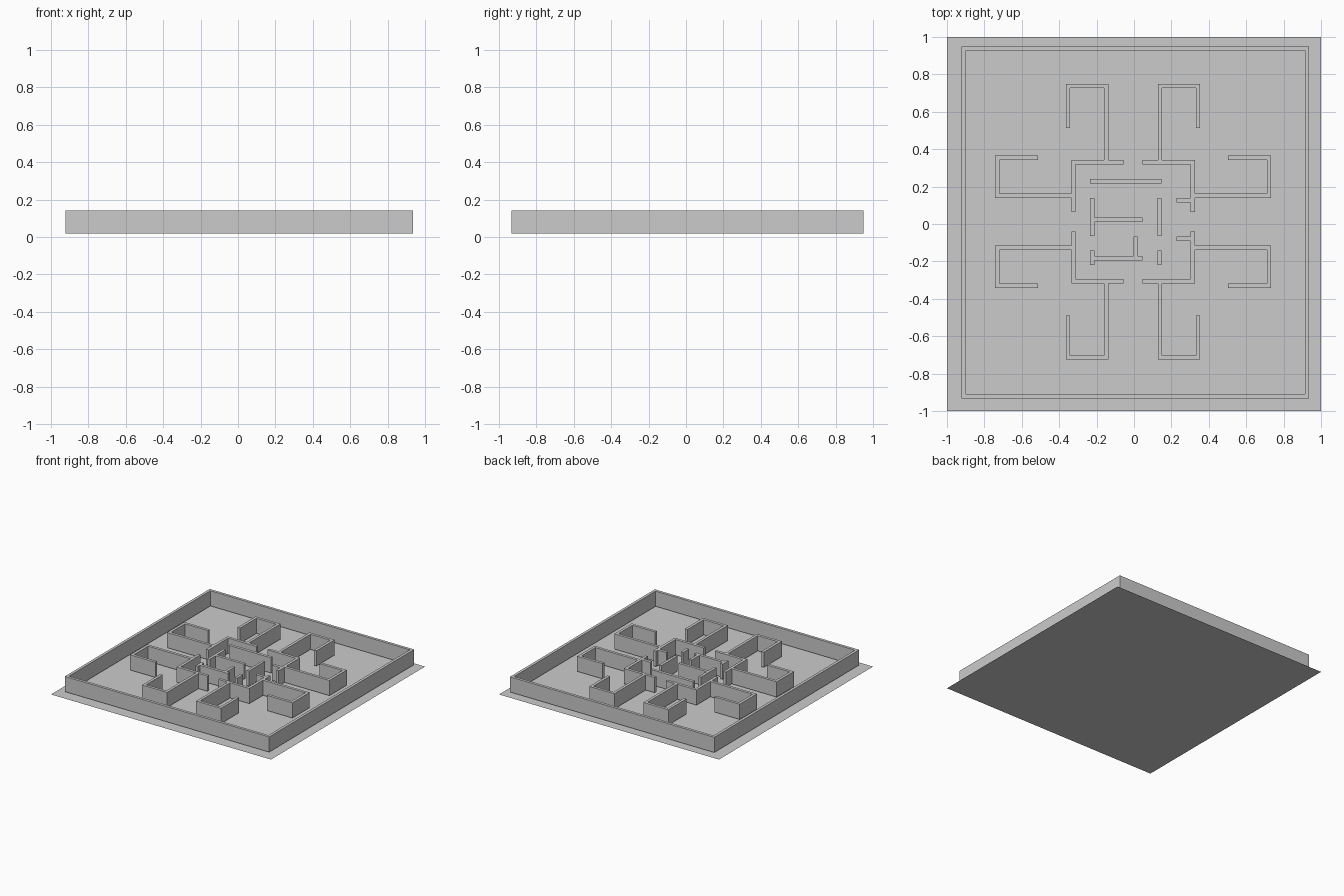
import bpy, bmesh

if "Cube" in bpy.data.objects:
    bpy.data.objects.remove(bpy.data.objects["Cube"])

Z0, Z1 = 0.018, 0.143   # wall bottom and top
T = 0.023               # wall thickness
CX, CY = -0.005, 0.012  # symmetry centre of the maze


def finish(bm, name, loc=(0, 0, 0)):
    bmesh.ops.recalc_face_normals(bm, faces=bm.faces)
    me = bpy.data.meshes.new(name)
    bm.to_mesh(me)
    bm.free()
    ob = bpy.data.objects.new(name, me)
    ob.location = loc
    bpy.context.collection.objects.link(ob)
    return ob


def prism(bm, pts):
    """Closed vertical prism from a plan outline."""
    low = [bm.verts.new((x, y, Z0)) for x, y in pts]
    top = [bm.verts.new((x, y, Z1)) for x, y in pts]
    bm.faces.new(low[::-1])
    bm.faces.new(top)
    n = len(pts)
    for i in range(n):
        j = (i + 1) % n
        bm.faces.new((low[i], low[j], top[j], top[i]))


def wall(name, x0, y0, x1, y1):
    bm = bmesh.new()
    prism(bm, [(x0, y0), (x1, y0), (x1, y1), (x0, y1)])
    return finish(bm, name)


# Floor: a single thin sheet
bpy.ops.mesh.primitive_plane_add(size=2)
bpy.context.object.name = "floor"

# Outer wall: square ring
bm = bmesh.new()
rings = []
for d in (0, T):
    for z in (Z0, Z1):
        rings.append([bm.verts.new((x, y, z)) for x, y in (
            (-0.922 + d, -0.932 + d), (0.936 - d, -0.932 + d),
            (0.936 - d, 0.95 - d), (-0.922 + d, 0.95 - d))])
ol, ot, il, it = rings
for a, b in ((ol, ot), (ot, it), (it, il), (il, ol)):
    for i in range(4):
        j = (i + 1) % 4
        bm.faces.new((a[i], a[j], b[j], b[i]))
finish(bm, "outer_wall")

# Corner walls: one branching outline mirrored to all four quarters
outline = [(-.364, .514), (-.364, .749), (-.137, .749), (-.137, .342),
           (-.056, .342), (-.056, .319), (-.312, .319), (-.312, .064),
           (-.335, .064), (-.335, .140), (-.743, .140), (-.743, .365),
           (-.513, .365), (-.513, .342), (-.720, .342), (-.720, .163),
           (-.335, .163), (-.335, .342), (-.160, .342), (-.160, .726),
           (-.341, .726), (-.341, .514)]
bm = bmesh.new()
prism(bm, [(x - CX, y - CY) for x, y in outline])
corner = finish(bm, "corner_walls", (CX, CY, 0))
mod = corner.modifiers.new("mirror", 'MIRROR')
mod.use_axis = (True, True, False)
mod.use_mirror_merge = False

# Inner room walls
wall("north_wall", -.234, .217, .147, .241)
wall("upper_west_wall", -.234, -.065, -.211, .140)
wall("upper_divider", -.211, .011, .045, .034)
wall("upper_east_wall", .125, -.065, .147, .140)
wall("lower_west_wall", -.234, -.219, -.211, -.142)
wall("lower_divider", -.211, -.194, .045, -.171)
wall("lower_divider_post", -.004, -.171, .019, -.067)
wall("lower_east_wall", .125, -.219, .147, -.142)
wall("upper_stub", .226, .116, .302, .140)
wall("lower_stub", .226, -.091, .302, -.067)
